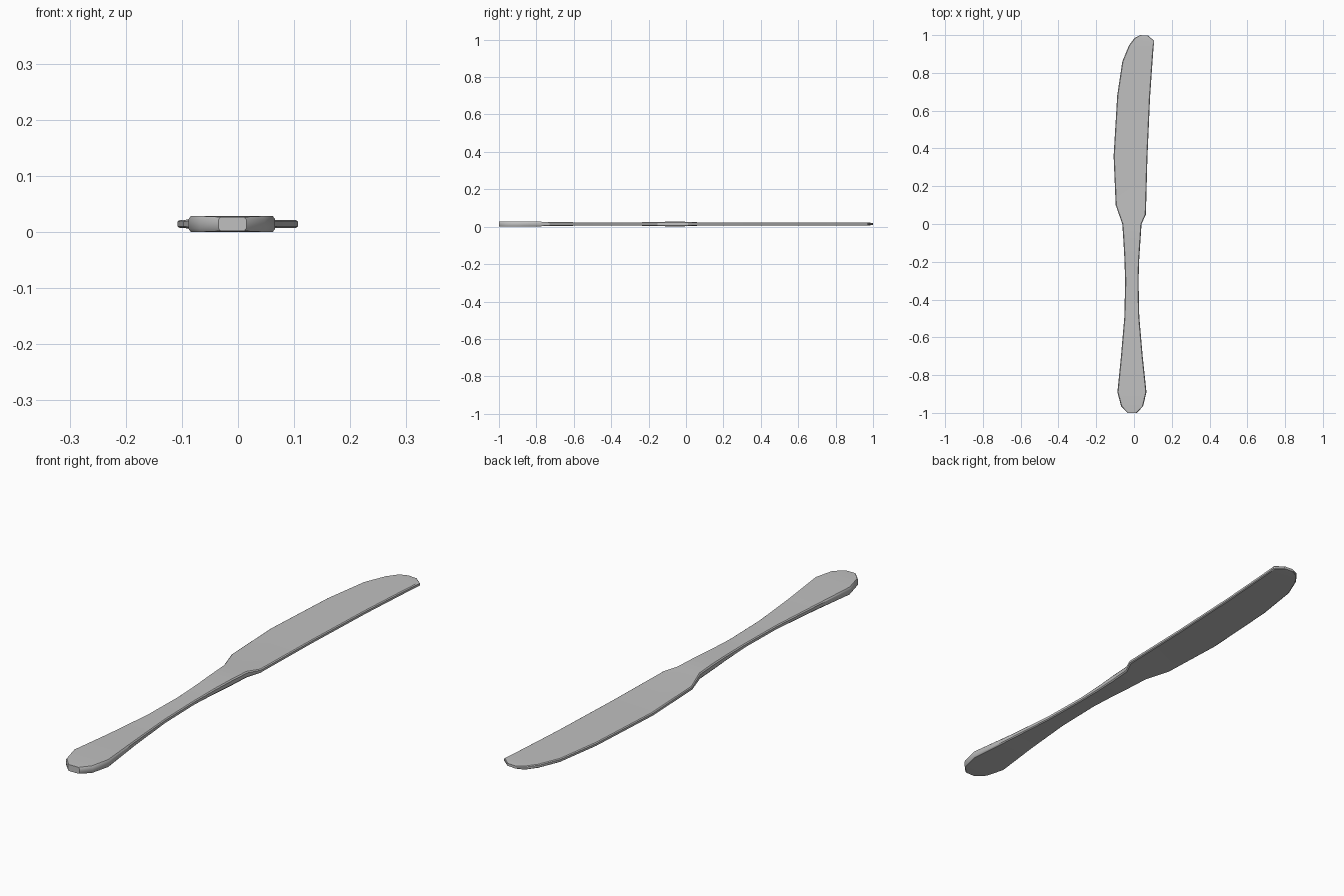
import bpy, bmesh

cube = bpy.data.objects.get("Cube")
if cube:
    bpy.data.objects.remove(cube)

steel = bpy.data.materials.new("brushed_steel")
steel.use_nodes = True
GREY = (0.53, 0.53, 0.53, 1)
steel.diffuse_color = GREY
steel.node_tree.nodes["Principled BSDF"].inputs["Base Color"].default_value = GREY

MID = 0.0145  # height of the middle plane

# Stations along the knife: left x, left y, right x, right y, half thickness
HANDLE = [
    (-0.035, -1.0, 0.015, -1.0, 0.0125),
    (-0.068, -0.965, 0.048, -0.965, 0.014),
    (-0.088, -0.89, 0.066, -0.89, 0.0145),
    (-0.069, -0.70, 0.046, -0.70, 0.0105),
    (-0.051, -0.49, 0.028, -0.49, 0.008),
    (-0.047, -0.30, 0.024, -0.30, 0.008),
    (-0.051, -0.18, 0.028, -0.18, 0.0105),
    (-0.056, -0.09, 0.034, -0.09, 0.0125),
    (-0.062, 0.0, 0.04, 0.0, 0.012),
]
BLADE = [
    (-0.097, 0.10, 0.063, 0.05, 0.0075),
    (-0.108, 0.36, 0.071, 0.35, 0.007),
    (-0.089, 0.68, 0.085, 0.67, 0.007),
    (-0.062, 0.86, 0.098, 0.86, 0.007),
    (-0.027, 0.945, 0.104, 0.94, 0.007),
    (0.003, 0.985, 0.107, 0.97, 0.007),
    (0.032, 1.0, 0.075, 0.997, 0.005),
]


def section(bm, lx, ly, rx, ry, half):
    """Flat eight-sided ring with softened edges."""
    inset = min(0.004, (rx - lx) * 0.1) / (rx - lx)
    ring = [(0, -0.6), (inset, -1), (1 - inset, -1), (1, -0.6),
            (1, 0.6), (1 - inset, 1), (inset, 1), (0, 0.6)]
    return [bm.verts.new((lx + (rx - lx) * t, ly + (ry - ly) * t, MID + half * h))
            for t, h in ring]


def loft(name, stations):
    bm = bmesh.new()
    rings = [section(bm, *s) for s in stations]
    for a, b in zip(rings, rings[1:]):
        for i in range(len(a)):
            j = (i + 1) % len(a)
            bm.faces.new((a[i], a[j], b[j], b[i]))
    bm.faces.new(rings[0])
    bm.faces.new(rings[-1])
    bmesh.ops.recalc_face_normals(bm, faces=bm.faces)
    mesh = bpy.data.meshes.new(name)
    bm.to_mesh(mesh)
    bm.free()
    mesh.materials.append(steel)
    obj = bpy.data.objects.new(name, mesh)
    bpy.context.collection.objects.link(obj)
    return obj


# Handle and blade are one continuous piece of metal
knife = loft("table_knife", HANDLE + BLADE)
bpy.ops.object.select_all(action="DESELECT")
knife.select_set(True)
bpy.context.view_layer.objects.active = knife
bpy.ops.object.shade_smooth_by_angle(angle=0.6)
